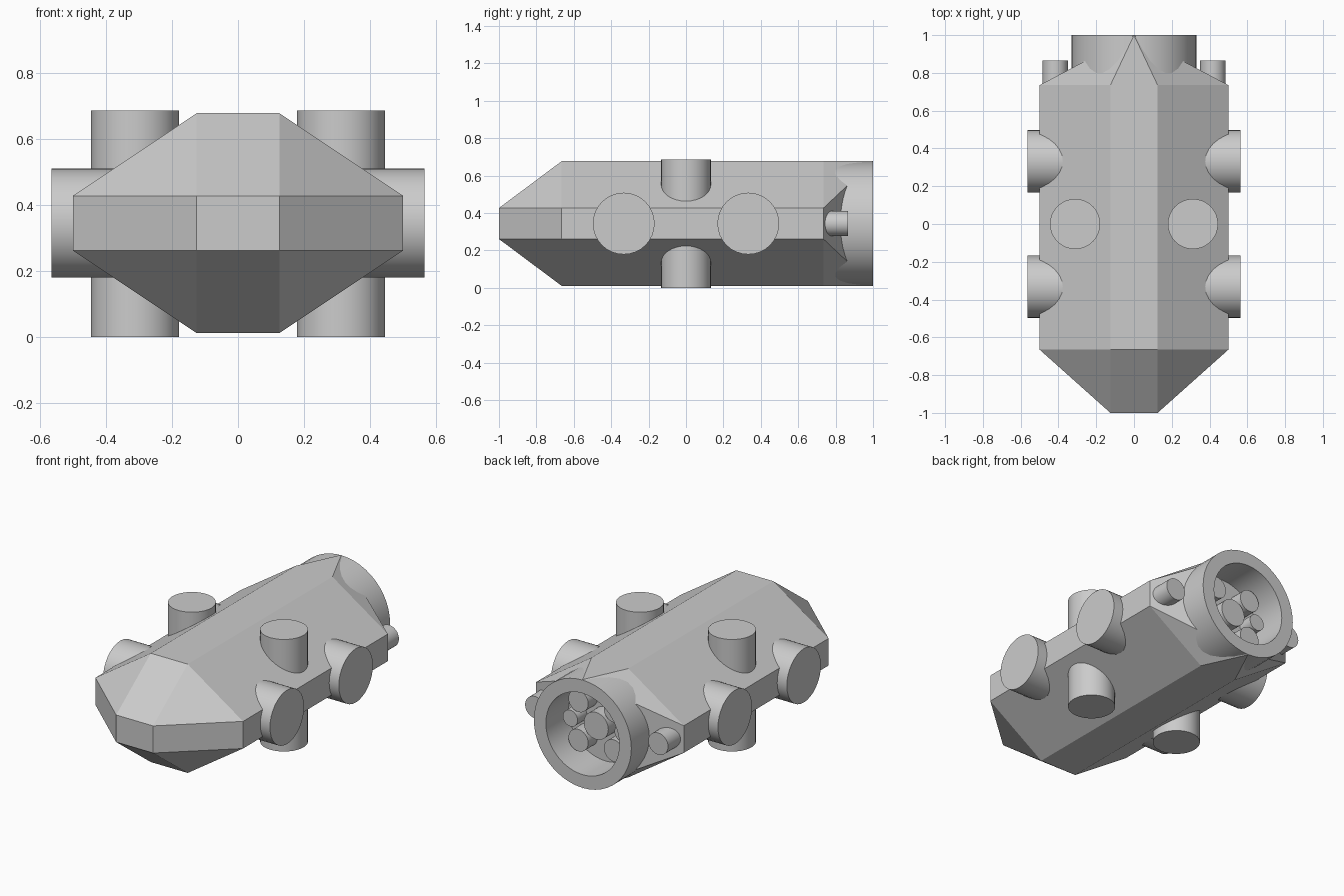
import bpy, bmesh, math
from mathutils import Vector

if "Cube" in bpy.data.objects:
    bpy.data.objects.remove(bpy.data.objects["Cube"])

ZC = 0.344  # height of the hull's centre line
grey = bpy.data.materials.new("hull_grey")
grey.diffuse_color = (0.6, 0.6, 0.6, 1)
grey.use_nodes = True
grey.node_tree.nodes["Principled BSDF"].inputs["Base Color"].default_value = grey.diffuse_color


def finish(name, bm, smooth=True):
    bmesh.ops.recalc_face_normals(bm, faces=bm.faces)
    me = bpy.data.meshes.new(name)
    bm.to_mesh(me)
    bm.free()
    ob = bpy.data.objects.new(name, me)
    bpy.context.collection.objects.link(ob)
    me.materials.append(grey)
    if smooth:
        bpy.ops.object.select_all(action='DESELECT')
        ob.select_set(True)
        bpy.context.view_layer.objects.active = ob
        bpy.ops.object.shade_smooth_by_angle(angle=math.radians(30))
    return ob


def rod(name, a, b, r, seg=32):
    """Capped cylinder between two points."""
    a, b = Vector(a), Vector(b)
    bm = bmesh.new()
    bmesh.ops.create_cone(bm, cap_ends=True, segments=seg, radius1=r, radius2=r,
                          depth=(b - a).length)
    rot = (b - a).to_track_quat('Z', 'Y').to_matrix().to_4x4()
    bmesh.ops.transform(bm, matrix=rot, verts=bm.verts)
    bmesh.ops.translate(bm, vec=(a + b) / 2, verts=bm.verts)
    return finish(name, bm)


# Faceted hull: octagonal body, flat nose, vertical wedge at the stern
bm = bmesh.new()
for sz in (-1, 1):
    for sx in (-1, 1):
        for y in (-0.665, 0.735):
            bm.verts.new((sx * 0.5, y, ZC + sz * 0.083))
            bm.verts.new((sx * 0.125, y, ZC + sz * 0.333))
        bm.verts.new((sx * 0.125, -1, ZC + sz * 0.083))
    bm.verts.new((0, 1, ZC + sz * 0.333))
bmesh.ops.convex_hull(bm, input=bm.verts)
bmesh.ops.dissolve_limit(bm, angle_limit=math.radians(1), verts=bm.verts, edges=bm.edges)
hull = finish("hull", bm, smooth=False)

# Recess for the engines, cut into the stern
cutter = rod("recess_cutter", (0, 0.78, ZC), (0, 1.2, ZC), 0.25, 48)
mod = hull.modifiers.new("recess", 'BOOLEAN')
mod.operation = 'DIFFERENCE'
mod.solver = 'EXACT'
mod.object = cutter
bpy.context.view_layer.objects.active = hull
bpy.ops.object.modifier_apply(modifier="recess")
bpy.data.objects.remove(cutter)

# Engine ring: rectangular profile spun around the long axis
bm = bmesh.new()
profile = [(0.33, 0.75), (0.33, 1.0), (0.249, 1.0), (0.249, 0.75)]
N = 48
rings = [[bm.verts.new((r * math.sin(2 * math.pi * i / N), y, ZC + r * math.cos(2 * math.pi * i / N)))
          for r, y in profile] for i in range(N)]
for i in range(N):
    p, q = rings[i], rings[(i + 1) % N]
    for k in range(4):
        m = (k + 1) % 4
        bm.faces.new((p[k], p[m], q[m], q[k]))
finish("engine_ring", bm)

# Engine cluster inside the ring
rod("main_engine", (0, 0.76, ZC), (0, 0.87, ZC), 0.083)
for sx in (-1, 1):
    rod("small_engine", (sx * 0.175, 0.76, ZC), (sx * 0.175, 0.87, ZC), 0.05)
    for sz in (-1, 1):
        rod("outer_engine", (sx * 0.12, 0.76, ZC + sz * 0.12), (sx * 0.12, 0.87, ZC + sz * 0.12), 0.067)

# Paired pods on both sides
for sx in (-1, 1):
    for y in (-0.333, 0.333):
        rod("side_pod", (sx * 0.25, y, ZC), (sx * 0.565, y, ZC), 0.165)
    rod("vertical_pod", (sx * 0.312, 0, 0), (sx * 0.312, 0, 0.686), 0.133)
    rod("stern_thruster", (sx * 0.417, 0.65, ZC), (sx * 0.417, 0.865, ZC), 0.067)
